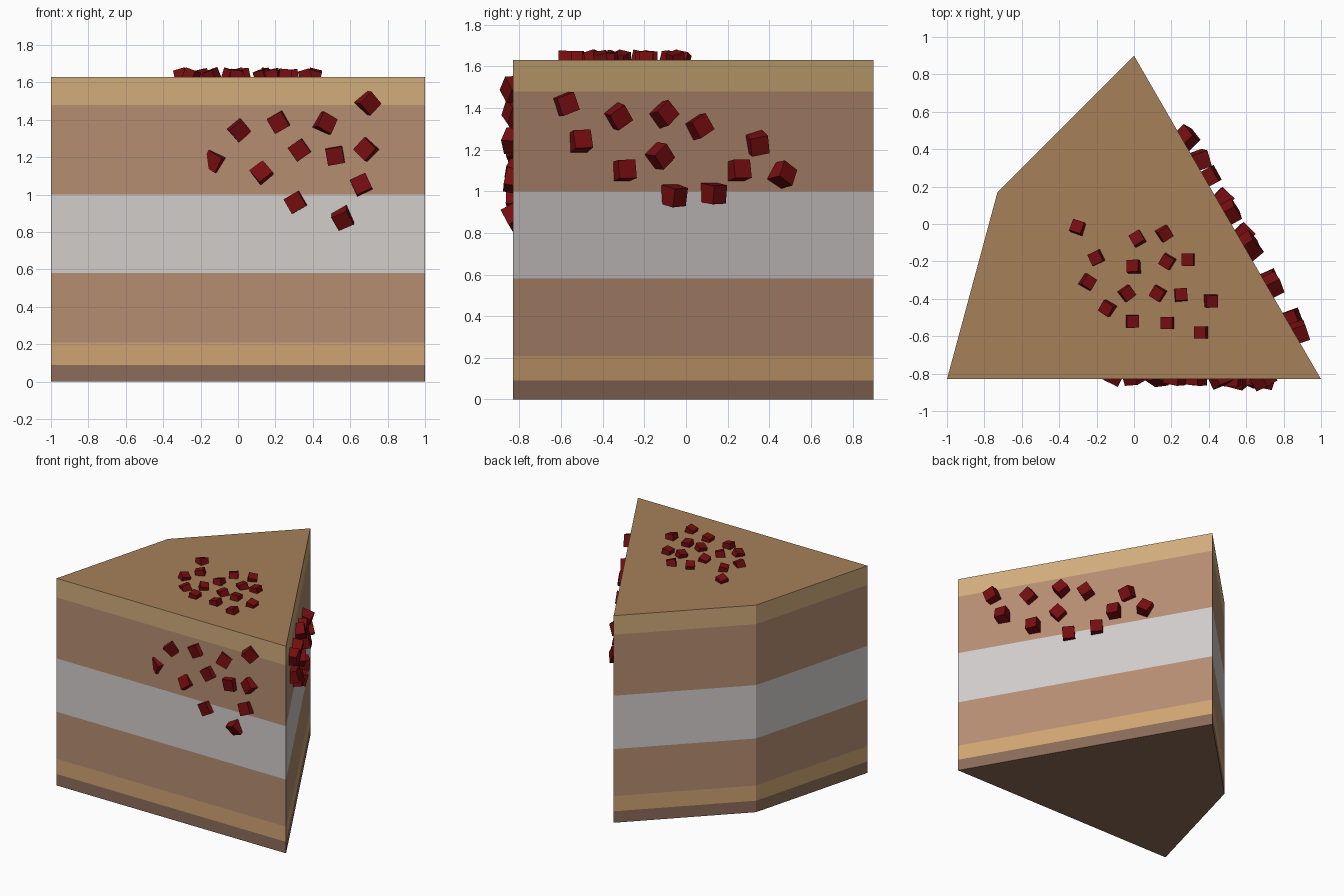
import bpy, bmesh, math, random
from mathutils import Matrix, Vector

if "Cube" in bpy.data.objects:
    bpy.data.objects.remove(bpy.data.objects["Cube"])

random.seed(4)
FOOTPRINT = [(-1, -0.83), (1, -0.83), (0, 0.9), (-0.73, 0.17)]
TOP = 1.63


def material(name, rgb):
    m = bpy.data.materials.new(name)
    m.diffuse_color = (*rgb, 1)
    m.use_nodes = True
    m.node_tree.nodes["Principled BSDF"].inputs["Base Color"].default_value = m.diffuse_color
    return m


def make_object(name, bm, *mats):
    bmesh.ops.recalc_face_normals(bm, faces=bm.faces)
    me = bpy.data.meshes.new(name)
    bm.to_mesh(me)
    bm.free()
    for m in mats:
        me.materials.append(m)
    ob = bpy.data.objects.new(name, me)
    bpy.context.collection.objects.link(ob)
    return ob


def layer(name, z0, z1, mat, top_mat=None):
    """Slab of the wedge footprint between two heights."""
    bm = bmesh.new()
    base = bm.faces.new([bm.verts.new((x, y, z0)) for x, y in FOOTPRINT])
    ext = bmesh.ops.extrude_face_region(bm, geom=[base], use_keep_orig=True)["geom"]
    for g in ext:
        if isinstance(g, bmesh.types.BMVert):
            g.co.z = z1
        elif isinstance(g, bmesh.types.BMFace) and top_mat:
            g.material_index = 1
    make_object(name, bm, mat, *([top_mat] if top_mat else []))


def crumbs(name, spots, origin, right, up, size, depth, tilt):
    """Cubes pressed into a face; spots are (along, up, spin in degrees)."""
    r, u = Vector(right), Vector(up)
    n = r.cross(u)
    frame = Matrix((r, u, n)).transposed().to_4x4()
    bm = bmesh.new()
    for a, b, spin in spots:
        pos = Vector(origin) + r * a + u * b + n * depth(a)
        rot = Matrix.Rotation(math.radians(spin), 4, 'Z')
        for axis in 'XY':
            rot = rot @ Matrix.Rotation(math.radians(random.uniform(-tilt, tilt)), 4, axis)
        bmesh.ops.create_cube(bm, size=size, matrix=Matrix.Translation(pos) @ frame @ rot)
    make_object(name, bm, red)


# Materials
crust = material("crust", (0.26, 0.15, 0.10))
caramel = material("caramel", (0.63, 0.37, 0.17))
sponge = material("sponge", (0.47, 0.27, 0.17))
cream = material("cream", (0.64, 0.61, 0.60))
icing = material("icing", (0.64, 0.42, 0.20))
glaze = material("glaze", (0.38, 0.22, 0.10))
red = material("red_crumb", (0.18, 0.004, 0.005))

# Cake layers
layer("base_crust", 0, 0.09, crust)
layer("caramel_layer", 0.09, 0.21, caramel)
layer("lower_sponge", 0.21, 0.58, sponge)
layer("cream_filling", 0.58, 1.0, cream)
layer("upper_sponge", 1.0, 1.48, sponge)
layer("icing_layer", 1.48, TOP, icing, glaze)

# Crumbs on the top
crumbs("top_crumbs", [
    (-0.30, -0.02, -20), (-0.20, -0.18, 25), (0.02, -0.08, 30), (0.16, -0.05, 30),
    (0.18, -0.20, -30), (0.29, -0.19, 0), (0.0, -0.23, 0), (-0.25, -0.31, -30),
    (-0.04, -0.37, 35), (0.13, -0.37, -30), (0.25, -0.38, 5), (0.41, -0.41, 0),
    (-0.14, -0.45, -30), (-0.01, -0.52, 0), (0.18, -0.53, 0), (0.36, -0.58, 0)],
    (0, 0, TOP), (1, 0, 0), (0, 1, 0), 0.065, lambda a: 0.005, 20)

# Crumbs on the front
crumbs("front_crumbs", [
    (0.69, 1.49, 40), (0.22, 1.39, 30), (0.0, 1.35, 40), (0.46, 1.38, 60),
    (0.33, 1.24, 35), (0.52, 1.21, 10), (0.69, 1.24, 45), (-0.12, 1.18, -25),
    (0.13, 1.11, 40), (0.66, 1.05, 25), (0.31, 0.96, 30), (0.56, 0.88, 30)],
    (0, -0.83, 0), (1, 0, 0), (0, 0, 1), 0.09, lambda a: -0.025 + 0.03 * a, 25)

# Crumbs on the right cut face, read as y and z then laid along the slope
side = Vector((-1, 1.73, 0)).normalized()
seen = [
    (-0.58, 1.42, 20), (-0.33, 1.36, 35), (-0.11, 1.37, 40), (0.06, 1.31, 30),
    (0.34, 1.23, 15), (-0.51, 1.24, 0), (-0.13, 1.17, 40), (-0.30, 1.10, 0),
    (0.25, 1.10, 0), (0.46, 1.08, -30), (-0.06, 0.98, 0), (0.13, 0.99, 0)]
crumbs("side_crumbs", [((y + 0.82) / side.y, z, s) for y, z, s in seen],
       (1, -0.83, 0), side, (0, 0, 1), 0.09, lambda a: 0.022, 18)
